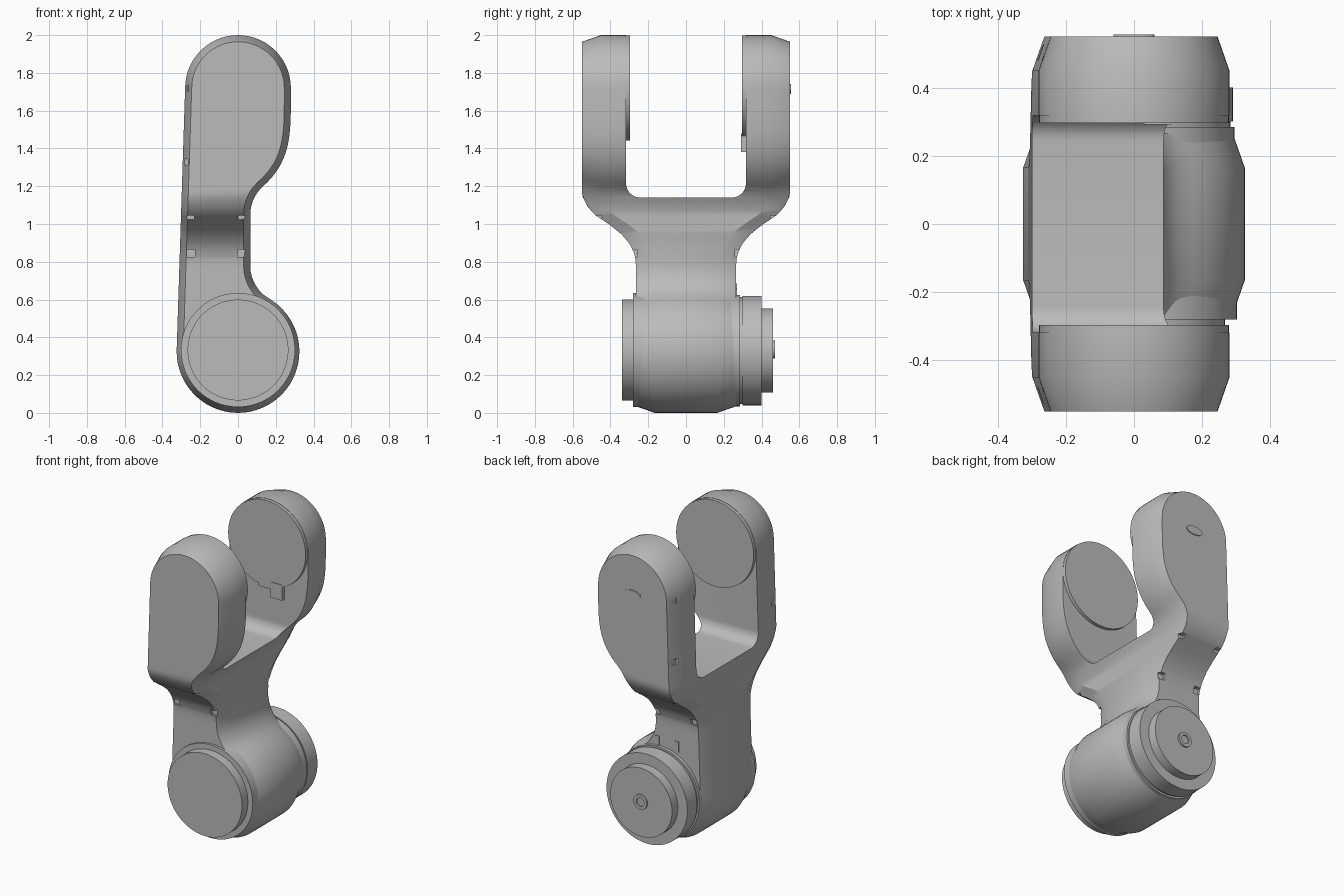
import bpy, bmesh, math
from mathutils import Vector, Matrix

if "Cube" in bpy.data.objects:
    bpy.data.objects.remove(bpy.data.objects["Cube"], do_unlink=True)

grey = bpy.data.materials.new("plain_grey")
grey.use_nodes = True
grey.diffuse_color = (0.5, 0.5, 0.5, 1)
grey.node_tree.nodes["Principled BSDF"].inputs["Base Color"].default_value = (0.5, 0.5, 0.5, 1)

LOW_Z, LOW_R = 0.325, 0.325      # lower joint axis and radius
TOP_Z, TOP_R = 1.72, 0.28        # upper joint axis and radius
INSET, DEPTH = 0.035, 0.1        # chamfer of the outer faces


def finish(name, bm):
    bmesh.ops.recalc_face_normals(bm, faces=bm.faces)
    mesh = bpy.data.meshes.new(name)
    bm.to_mesh(mesh)
    bm.free()
    mesh.materials.append(grey)
    obj = bpy.data.objects.new(name, mesh)
    bpy.context.collection.objects.link(obj)
    return obj


def smooth(obj):
    bpy.ops.object.select_all(action='DESELECT')
    obj.select_set(True)
    bpy.context.view_layer.objects.active = obj
    bpy.ops.object.shade_smooth_by_angle(angle=math.radians(25))


def add_box(bm, centre, size):
    m = Matrix.Translation(centre) @ Matrix.Diagonal((*size, 1))
    return bmesh.ops.create_cube(bm, size=1, matrix=m)["verts"]


def lathe(name, profile, z, stretch=1.0, sides=64):
    """Turn (radius, y) points about a y-parallel axis at height z."""
    bm = bmesh.new()
    rings = []
    for r, y in profile:
        ring = []
        for i in range(sides):
            a = math.tau * i / sides
            ring.append(bm.verts.new((r * math.cos(a), y, z + stretch * r * math.sin(a))))
        rings.append(ring)
    for a, b in zip(rings, rings[1:]):
        for i in range(sides):
            j = (i + 1) % sides
            bm.faces.new((a[i], a[j], b[j], b[i]))
    bm.faces.new(rings[0])
    bm.faces.new(rings[-1])
    obj = finish(name, bm)
    smooth(obj)
    return obj


def cut(obj, cutter):
    cutter.hide_render = True
    mod = obj.modifiers.new("cut", 'BOOLEAN')
    mod.operation, mod.solver, mod.object = 'DIFFERENCE', 'EXACT', cutter
    bpy.ops.object.select_all(action='DESELECT')
    bpy.context.view_layer.objects.active = obj
    obj.select_set(True)
    bpy.ops.object.modifier_apply(modifier=mod.name)
    bpy.data.objects.remove(cutter, do_unlink=True)


# Outline of the link: bulging right side, straight left side
def right_x(z):
    if z < 0.605:
        return math.sqrt(max(0, LOW_R ** 2 - (z - LOW_Z) ** 2))
    if z < 0.778:
        return 0.265 - math.sqrt(0.04 - (z - 0.778) ** 2)
    if z < 1.05:
        return 0.065
    if z < 1.2:
        return 0.265 - math.sqrt(0.04 - (z - 1.05) ** 2)
    if z < TOP_Z:
        return TOP_R - 0.147 * (1 - (z - 1.2) / 0.52) ** 4
    return math.sqrt(max(0, TOP_R ** 2 - (z - TOP_Z) ** 2))


def left_x(z):
    if z < LOW_Z or z > TOP_Z:
        return -right_x(z)
    return -LOW_R + (LOW_R - TOP_R) * (z - LOW_Z) / (TOP_Z - LOW_Z)


# Half width: narrow joint housing flaring out to the fork
FLARE = [(0, .265), (.78, .265), (.82, .268), (.86, .28), (.9, .302), (.95, .345),
         (1.0, .41), (1.05, .485), (1.09, .52), (1.15, .55), (3, .55)]


def half_width(z):
    z = max(0, z)
    for (z0, y0), (z1, y1) in zip(FLARE, FLARE[1:]):
        if z <= z1:
            return y0 + (y1 - y0) * (z - z0) / (z1 - z0)


def build_link():
    arc = [math.pi / 2 * i / 14 for i in range(15)]
    zs = [LOW_Z - LOW_R * math.cos(a) for a in arc]
    zs += [LOW_Z + (TOP_Z - LOW_Z) * i / 56 for i in range(1, 56)]
    zs += [TOP_Z + TOP_R * math.sin(a) for a in arc]
    n = len(zs)
    loop = [Vector((right_x(z), 0, z)) for z in zs]
    loop += [Vector((left_x(z), 0, z)) for z in reversed(zs[1:-1])]
    count = len(loop)
    inner = []
    for i, p in enumerate(loop):
        t = (loop[(i + 1) % count] - loop[i - 1]).normalized()
        inner.append(p + Vector((-t.z, 0, t.x)) * INSET)
    bm = bmesh.new()
    rings = []
    for pts, side, back in ((inner, -1, 0), (loop, -1, DEPTH), (loop, 1, DEPTH), (inner, 1, 0)):
        rings.append([bm.verts.new((p.x, side * (half_width(p.z) - back), p.z)) for p in pts])
    for a, b in zip(rings, rings[1:]):
        for i in range(count):
            j = (i + 1) % count
            bm.faces.new((a[i], a[j], b[j], b[i]))
    # Outer faces as strips from the right edge to the left edge
    for ring in (rings[0], rings[-1]):
        for i in range(n - 1):
            quad = [ring[i], ring[i + 1], ring[(count - i - 1) % count], ring[(count - i) % count]]
            bm.faces.new(list(dict.fromkeys(quad)))
    return finish("fork_link", bm)


link = build_link()

# Slot between the fork arms, rounded at its floor
bm = bmesh.new()
add_box(bm, (0, 0, 1.74), (1.4, 0.635, 1.2))
floor_edges = [e for e in bm.edges if all(v.co.z < 1.5 for v in e.verts)
               and abs(e.verts[0].co.x - e.verts[1].co.x) > 1]
bmesh.ops.bevel(bm, geom=floor_edges, offset=0.075, segments=8, profile=0.5, affect='EDGES')
cut(link, finish("slot_cutter", bm))

# Small pockets along the left chamfer and under the arms
bm = bmesh.new()
for s in (-1, 1):
    for z in (1.33, TOP_Z):
        add_box(bm, (-0.315, s * 0.505, z), (0.1, 0.05, 0.035))
    for x in (-0.25, 0.02):
        add_box(bm, (x, s * 0.47, 1.03), (0.04, 0.045, 0.03))
        add_box(bm, (x, s * 0.275, 0.845), (0.045, 0.03, 0.04))
cut(link, finish("pocket_cutter", bm))
smooth(link)

# Round pads on the inner faces of the fork
for name, s in (("front_pad", -1), ("back_pad", 1)):
    lathe(name, [(0.278, s * 0.33), (0.278, s * 0.296)], TOP_Z)
bm = bmesh.new()
add_box(bm, (0.07, 0.307, 1.43), (0.08, 0.03, 0.1))
add_box(bm, (-0.01, 0.31, 1.45), (0.1, 0.024, 0.04))
finish("back_pad_tab", bm)

# Lower joint covers
lathe("front_cover", [(0.302, -0.2), (0.302, -0.28), (0.267, -0.28), (0.267, -0.34)], 0.333)
lathe("back_cover", [(0.295, 0.2), (0.295, 0.285), (0.283, 0.285), (0.283, 0.3),
                     (0.29, 0.3), (0.29, 0.4), (0.222, 0.4), (0.222, 0.46)], 0.33)
lathe("back_bolt", [(0.048, 0.45), (0.048, 0.47), (0.028, 0.47), (0.028, 0.462)], 0.335, sides=24)

# Guide blocks above the back cover
bm = bmesh.new()
for x in (-0.12, 0.02):
    add_box(bm, (x, 0.258, 0.65), (0.03, 0.026, 0.07))
finish("guide_blocks", bm)

# Oval badge plate on the back arm
lathe("oval_plate", [(0.06, 0.548), (0.06, 0.556)], 1.715, stretch=0.45, sides=32)
